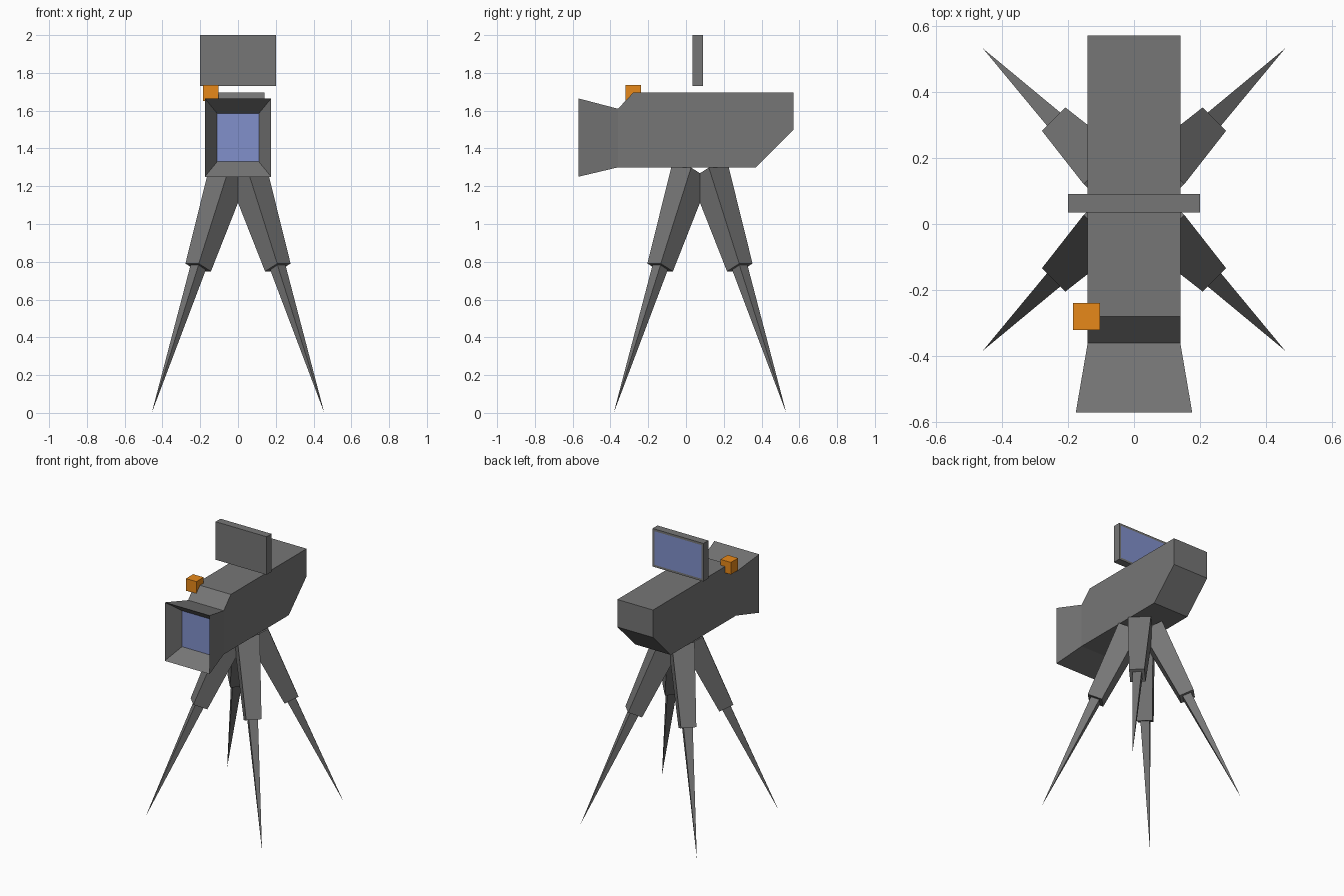
import bpy, bmesh, math
from mathutils import Vector

if "Cube" in bpy.data.objects:
    bpy.data.objects.remove(bpy.data.objects["Cube"])


def material(name, rgb):
    m = bpy.data.materials.new(name)
    m.diffuse_color = (*rgb, 1)
    m.use_nodes = True
    m.node_tree.nodes["Principled BSDF"].inputs["Base Color"].default_value = m.diffuse_color
    return m


grey = material("grey", (0.18, 0.18, 0.18))
blue = material("blue_glass", (0.22, 0.28, 0.6))
orange = material("orange", (0.8, 0.25, 0.01))


def finish(bm, name, *mats):
    bmesh.ops.recalc_face_normals(bm, faces=bm.faces)
    me = bpy.data.meshes.new(name)
    bm.to_mesh(me)
    bm.free()
    for m in mats:
        me.materials.append(m)
    ob = bpy.data.objects.new(name, me)
    bpy.context.collection.objects.link(ob)
    return ob


def box(bm, lo, hi):
    lo, hi = Vector(lo), Vector(hi)
    verts = bmesh.ops.create_cube(bm, size=1)["verts"]
    for v in verts:
        v.co = (lo + hi) / 2 + v.co * (hi - lo)


def loft_face(bm, face, half_x, y, z0, z1):
    """Grow a rectangular ring from a front face and reshape its end."""
    mid = face.calc_center_median()
    bmesh.ops.inset_individual(bm, faces=[face], thickness=0.01)
    for v in face.verts:
        v.co = (math.copysign(half_x, v.co.x), y, z1 if v.co.z > mid.z else z0)


# Camera body: side profile extruded across x, with flared hood and sunken lens
bm = bmesh.new()
profile = [(-0.36, 1.30), (0.37, 1.30), (0.57, 1.50), (0.57, 1.695), (-0.28, 1.695), (-0.36, 1.61)]
sides = [[bm.verts.new((x, y, z)) for y, z in profile] for x in (-0.14, 0.14)]
bm.faces.new(sides[0])
bm.faces.new(sides[1][::-1])
n = len(profile)
for i in range(n):
    j = (i + 1) % n
    front = bm.faces.new((sides[0][i], sides[1][i], sides[1][j], sides[0][j]))
bmesh.ops.recalc_face_normals(bm, faces=bm.faces)
loft_face(bm, front, 0.176, -0.57, 1.25, 1.665)
loft_face(bm, front, 0.11, -0.47, 1.33, 1.585)
front.material_index = 1
finish(bm, "camera_body", grey, blue)

# Viewing screen: floating slab with a glass panel on the back
bm = bmesh.new()
box(bm, (-0.2, 0.035, 1.73), (0.2, 0.09, 2.0))
back = max(bm.faces, key=lambda f: f.calc_center_median().y)
bmesh.ops.inset_individual(bm, faces=[back], thickness=0.022)
back.material_index = 1
finish(bm, "viewing_screen", grey, blue)

# Indicator lamp on the left shoulder
bm = bmesh.new()
box(bm, (-0.185, -0.32, 1.65), (-0.103, -0.239, 1.736))
finish(bm, "indicator_lamp", orange)


# Legs: tapered square upper tube and pointed lower spike, splayed diagonally
top, knee, tip = Vector((0.073, 0, 1.268)), Vector((0.298, 0, 0.77)), Vector((0.646, 0, 0))


def square_taper(name, a, ha, b, hb, turn):
    axis = (b - a).normalized()
    out = Vector((-axis.z, 0, axis.x))
    side = Vector((0, 1, 0))
    bm = bmesh.new()
    corners = [(1, 1), (1, -1), (-1, -1), (-1, 1)]
    ring = [bm.verts.new(a + out * u * ha + side * v * ha) for u, v in corners]
    if hb:
        end = [bm.verts.new(b + out * u * hb + side * v * hb) for u, v in corners]
        bm.faces.new(end)
    else:
        end = [bm.verts.new(b)] * 4
    bm.faces.new(ring)
    for i in range(4):
        j = (i + 1) % 4
        bm.faces.new((ring[i], ring[j], end[j], end[i]) if hb else (ring[i], ring[j], end[i]))
    ob = finish(bm, name, grey)
    ob.location.y = 0.074
    ob.rotation_euler.z = turn


for k, label in enumerate(("back_right", "back_left", "front_left", "front_right")):
    turn = math.radians(45 + 90 * k)
    square_taper(label + "_upper_leg", top, 0.0746, knee, 0.05, turn)
    square_taper(label + "_lower_leg", knee, 0.03, tip, 0, turn)
